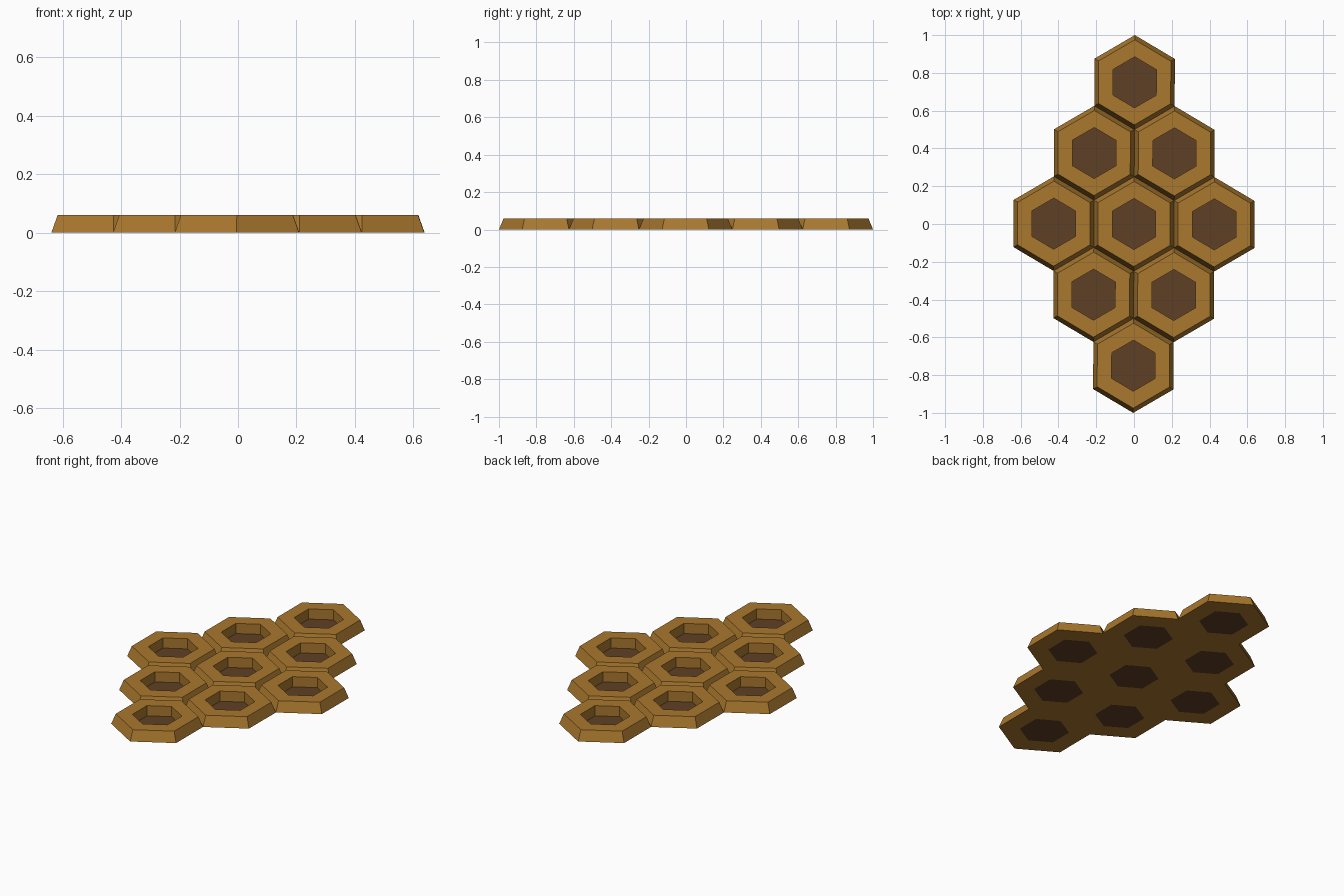
import bpy, bmesh, math

if "Cube" in bpy.data.objects:
    bpy.data.objects.remove(bpy.data.objects["Cube"])

HALF_W, RADIUS = 0.2125, 0.25      # half width and vertex radius of one cell
HEIGHT = 0.06
TILT = math.radians(-0.25)         # slight turn of the whole patch


def material(name, rgb):
    m = bpy.data.materials.new(name)
    m.diffuse_color = (*rgb, 1.0)
    m.use_nodes = True
    m.node_tree.nodes["Principled BSDF"].inputs["Base Color"].default_value = m.diffuse_color
    return m


wax = material("amber wax", (0.402, 0.188, 0.027))
floor_brown = material("dark brown", (0.114, 0.051, 0.018))


def hex_ring(bm, scale, z):
    """Pointed-top hexagon, slightly narrowed in x."""
    sx = HALF_W / math.cos(math.pi / 6)
    return [bm.verts.new((sx * scale * math.cos(a), RADIUS * scale * math.sin(a), z))
            for a in (math.radians(30 + 60 * i) for i in range(6))]


def make_cell(name, x, y):
    bm = bmesh.new()
    # tapered outside, flat rim, straight well, flat underside
    rings = [hex_ring(bm, s, z) for s, z in
             ((1.0, 0), (0.9, HEIGHT), (0.54, HEIGHT), (0.54, 0))]
    for k in range(4):
        a, b = rings[k], rings[(k + 1) % 4]
        for i in range(6):
            j = (i + 1) % 6
            bm.faces.new((a[i], a[j], b[j], b[i]))
    # dark floor closing the well
    bm.faces.new(rings[3]).material_index = 1
    mesh = bpy.data.meshes.new(name)
    bm.to_mesh(mesh)
    bm.free()
    mesh.materials.append(wax)
    mesh.materials.append(floor_brown)
    ob = bpy.data.objects.new(name, mesh)
    c, s = math.cos(TILT), math.sin(TILT)
    ob.location = (x * c - y * s, x * s + y * c, 0)
    ob.rotation_euler.z = TILT
    bpy.context.collection.objects.link(ob)


# diamond of rows: 1, 2, 3, 2, 1 cells
for row in range(-2, 3):
    count = 3 - abs(row)
    for i in range(count):
        make_cell(f"honeycomb_cell_{row + 3}_{i + 1}",
                  (2 * i - count + 1) * HALF_W, row * 1.5 * RADIUS)
